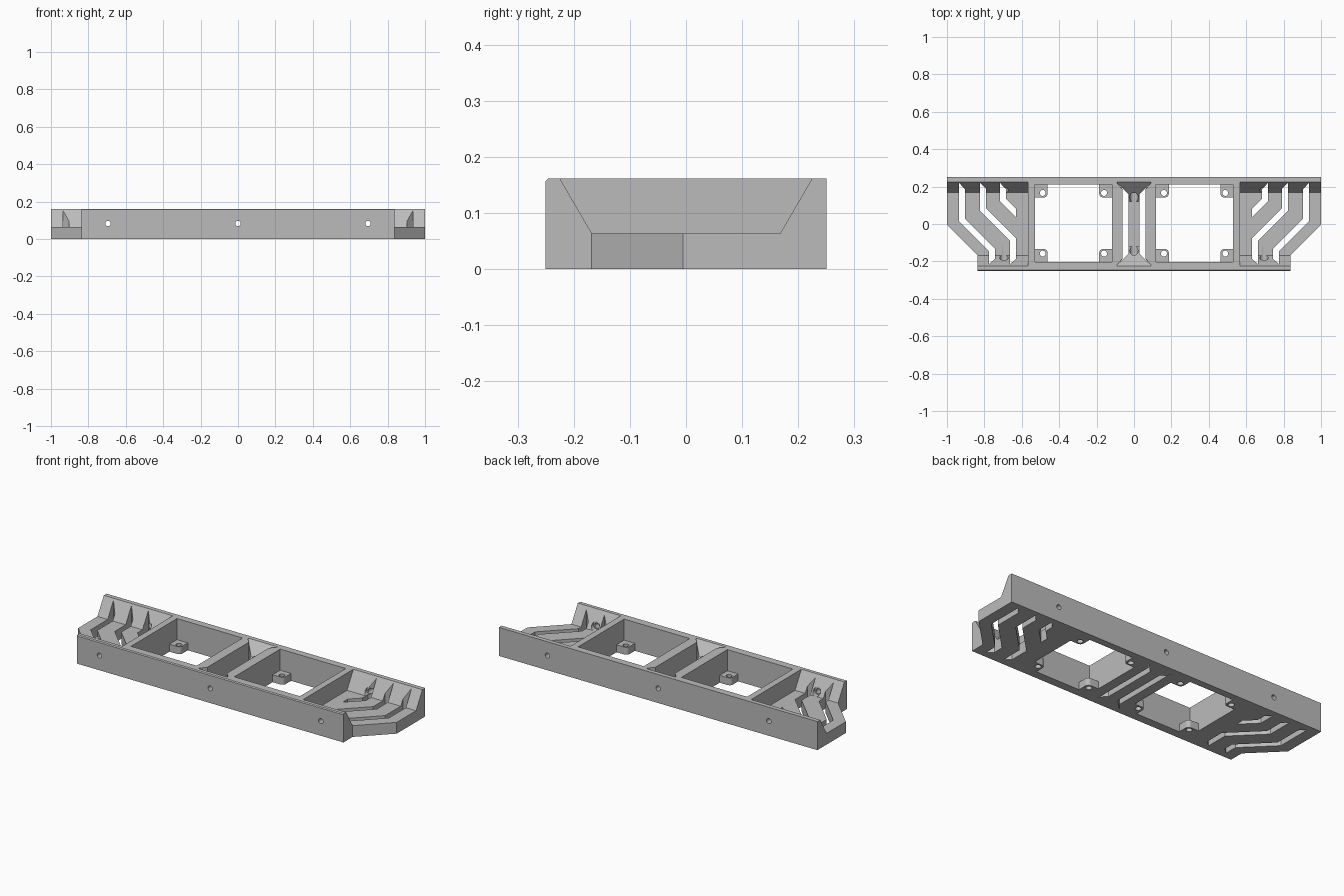
import bpy, bmesh, math
from mathutils import Vector, Matrix

cube = bpy.data.objects.get("Cube")
if cube:
    bpy.data.objects.remove(cube, do_unlink=True)

grey = bpy.data.materials.new("mid_grey")
grey.use_nodes = True
GREY = (0.5, 0.5, 0.5, 1)
grey.diffuse_color = GREY
grey.node_tree.nodes["Principled BSDF"].inputs["Base Color"].default_value = GREY

H, FLOOR = 0.162, 0.064
LOW, HIGH = -0.05, 0.22


def prism(name, pts, lo, hi, plane="XY"):
    """Extrude a 2D outline: XY outlines rise along z, YZ outlines run along x."""
    bm = bmesh.new()
    place = (lambda p: (p[0], p[1], lo)) if plane == "XY" else (lambda p: (lo, p[0], p[1]))
    face = bm.faces.new([bm.verts.new(place(p)) for p in pts])
    out = bmesh.ops.extrude_face_region(bm, geom=[face])
    step = Vector((0, 0, hi - lo)) if plane == "XY" else Vector((hi - lo, 0, 0))
    bmesh.ops.translate(bm, vec=step, verts=[v for v in out["geom"] if isinstance(v, bmesh.types.BMVert)])
    return finish(name, bm)


def rod(name, centre, radius, length, along_y=True):
    bm = bmesh.new()
    bmesh.ops.create_cone(bm, cap_ends=True, segments=24, radius1=radius, radius2=radius, depth=length)
    turn = Matrix.Rotation(math.pi / 2, 4, "X") if along_y else Matrix()
    bmesh.ops.transform(bm, matrix=Matrix.Translation(centre) @ turn, verts=bm.verts)
    return finish(name, bm)


def finish(name, bm):
    bmesh.ops.recalc_face_normals(bm, faces=bm.faces)
    mesh = bpy.data.meshes.new(name)
    bm.to_mesh(mesh)
    bm.free()
    mesh.materials.append(grey)
    obj = bpy.data.objects.new(name, mesh)
    bpy.context.collection.objects.link(obj)
    return obj


def boolean(obj, cutter, operation="DIFFERENCE"):
    mod = obj.modifiers.new("cut", "BOOLEAN")
    mod.object, mod.operation, mod.solver = cutter, operation, "EXACT"
    bpy.context.view_layer.objects.active = obj
    bpy.ops.object.modifier_apply(modifier=mod.name)
    bpy.data.objects.remove(cutter, do_unlink=True)


def rect(x0, x1, y0, y1):
    return [(x0, y0), (x1, y0), (x1, y1), (x0, y1)]


def mirrored(pts, side):
    return [(x * side, y) for x, y in pts]


def trough(name, foot, lip, x0, x1):
    """Trapezoid channel with sloping front and back walls."""
    top = foot + (lip - foot) * (HIGH - FLOOR) / (H - FLOOR)
    return prism(name, [(-foot, FLOOR), (foot, FLOOR), (top, HIGH), (-top, HIGH)], x0, x1, "YZ")


# Long frame with a small chamfer on the front top edge
c = 0.005
body = prism("frame", [(-0.25, 0), (0.25, 0), (0.25, H), (-0.25 + c, H), (-0.25, H - c)], -1, 1, "YZ")

# Central trough, pinched in plan and flared at both ends
waist, flare = 0.062, 0.09
half = [(flare, -0.217), (waist, -0.187), (waist, 0.187), (flare, 0.217), (flare, 0.226)]
plan = half + [(-x, y) for x, y in reversed(half)]
plan = [(-flare, -0.226), (flare, -0.226)] + plan
centre_trough = trough("centre_trough", 0.12, 0.225, -0.15, 0.15)
boolean(centre_trough, prism("pinch", plan, LOW, HIGH + 0.1), "INTERSECT")
boolean(body, centre_trough)

# Chevron vents: left-edge x, bend height, and whether cut short
W, RUN, LEAN = 0.032, 0.16, 0.013
VENTS = [(-0.936, 0.016, False), (-0.823, 0.07, False), (-0.717, 0.123, True)]


def vent_outline(x, y, short):
    head = [(x + W, y + LEAN), (x + W, 0.187), (x, 0.22), (x, y)]
    if short:
        end = -0.631
        return head + [(end, y - (end - x)), (end, y + LEAN - (end - x - W))]
    tail = x + RUN
    return head + [(tail, y - RUN), (tail, -0.215), (tail + W, -0.187), (tail + W, y + LEAN - RUN)]


for side in (-1, 1):
    # Open end pocket, clipped front corner and vents
    boolean(body, trough("end_pocket", 0.168, 0.225, *sorted((side * 0.567, side * 1.1))))
    corner = [(0.837, -0.3), (1.1, -0.3), (1.1, 0.095), (0.837, -0.168)]
    boolean(body, prism("corner", mirrored(corner, side), LOW, HIGH))
    for vent in VENTS:
        boolean(body, prism("vent", mirrored(vent_outline(*vent), -side), LOW, HIGH))

    # Narrow slots beside the central bar
    slot = [(0.03, -0.16), (0.087, -0.217), (waist, -0.187),
            (waist, 0.187), (0.087, 0.217), (0.03, 0.16)]
    boolean(body, prism("bar_slot", mirrored(slot, side), LOW, HIGH))

    # Square window
    boolean(body, prism("window", mirrored(rect(0.118, 0.53, -0.202, 0.21), side), LOW, HIGH))

# Screw holes through the front and back walls with wider seats inside
for x in (-0.695, 0, 0.695):
    for end in (-1, 1):
        boolean(body, rod("screw_hole", (x, end * 0.22, 0.083), 0.014, 0.2))
        inner, outer = 0.115, (0.165 if x == 0 else 0.195)
        boolean(body, rod("screw_seat", (x, end * (inner + outer) / 2, 0.085), 0.023, outer - inner))

# Drilled tabs in the window corners
T, R = 0.068, 0.02
for side in (-1, 1):
    for x, dx in ((0.118, 1), (0.53, -1)):
        for y, dy in ((-0.202, 1), (0.21, -1)):
            arc = [(T - R + R * math.cos(a), T - R + R * math.sin(a))
                   for a in (i * math.pi / 12 for i in range(7))]
            pts = [(side * (x + dx * u), y + dy * v) for u, v in [(0, 0), (T, 0)] + arc + [(0, T)]]
            tab = prism("corner_tab", pts, 0, 0.042)
            bm = bmesh.new()
            bm.from_mesh(tab.data)
            bmesh.ops.remove_doubles(bm, verts=bm.verts, dist=0.0005)
            bm.to_mesh(tab.data)
            bm.free()
            hole = (side * (x + dx * 0.042), y + dy * 0.044, 0.02)
            boolean(tab, rod("tab_hole", hole, 0.016, 0.2, along_y=False))
